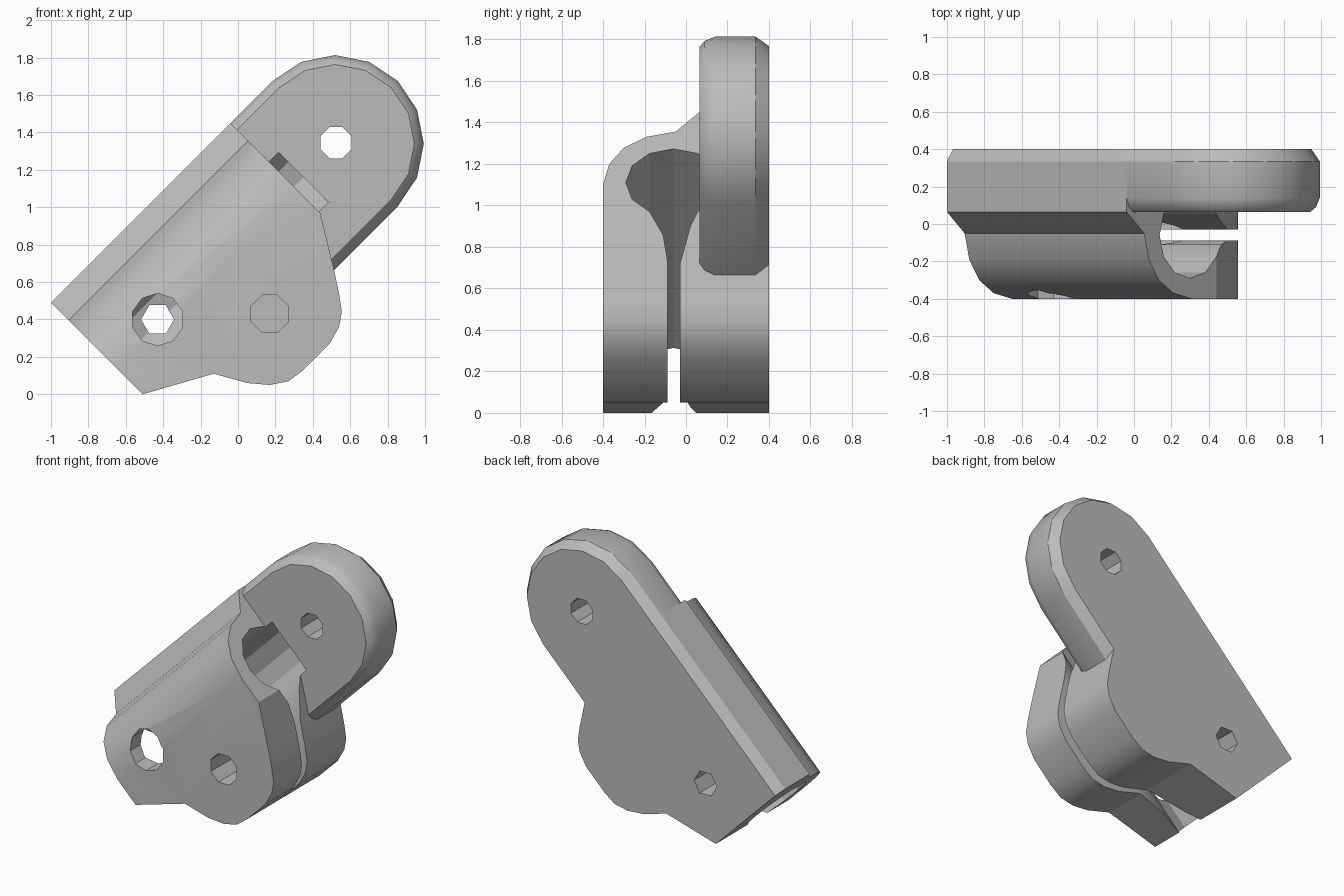
import bpy, bmesh
from math import sqrt, cos, sin, radians

cube = bpy.data.objects.get("Cube")
if cube:
    bpy.data.objects.remove(cube, do_unlink=True)

S = sqrt(2)
EDGE = 1.49 / S          # distance of the long straight edge from the diagonal

grey = bpy.data.materials.new("plain grey")
grey.use_nodes = True
colour = (0.5, 0.5, 0.5, 1)
grey.diffuse_color = colour
grey.node_tree.nodes["Principled BSDF"].inputs["Base Color"].default_value = colour


def tilt(u, v, y):
    """u runs along the bore (45 degrees up), v across it, y is depth."""
    return ((u + v) / S, y, (u - v) / S)


def loft(name, rings):
    """Closed solid through rings of equal point count."""
    bm = bmesh.new()
    loops = [[bm.verts.new(p) for p in ring] for ring in rings]
    n = len(loops[0])
    for a, b in zip(loops, loops[1:]):
        for i in range(n):
            j = (i + 1) % n
            bm.faces.new((a[i], a[j], b[j], b[i]))
    bm.faces.new(loops[0])
    bm.faces.new(loops[-1])
    bmesh.ops.recalc_face_normals(bm, faces=bm.faces)
    mesh = bpy.data.meshes.new(name)
    bm.to_mesh(mesh)
    bm.free()
    mesh.materials.append(grey)
    ob = bpy.data.objects.new(name, mesh)
    bpy.context.collection.objects.link(ob)
    return ob


def plate(name, outline, y0, y1):
    return loft(name, [[(x, y, z) for x, z in outline] for y in (y0, y1)])


def rail(name, section, u0, u1):
    return loft(name, [[tilt(u, v, y) for v, y in section] for u in (u0, u1)])


def drill(x, z, r, sides, y0, y1, turn=0):
    ring = [(x + r * cos(radians(turn + 360 * i / sides)),
             z + r * sin(radians(turn + 360 * i / sides))) for i in range(sides)]
    return plate("hole_cutter", ring, y0, y1)


def combine(target, other, operation):
    other.hide_render = True
    mod = target.modifiers.new("combine", 'BOOLEAN')
    mod.operation = operation
    mod.solver = 'EXACT'
    mod.object = other
    bpy.context.view_layer.objects.active = target
    bpy.ops.object.modifier_apply(modifier=mod.name)
    bpy.data.objects.remove(other, do_unlink=True)


# Clamp body: side outline with the rounded lower lobe
body = plate("clamp_bracket", [
    (-1, 0.49), (-0.51, 0), (-0.13, 0.11), (0.05, 0.06), (0.17, 0.05),
    (0.27, 0.07), (0.35, 0.13), (0.49, 0.27), (0.54, 0.36), (0.555, 0.44),
    (0.54, 0.54), (0.51, 0.68), (0.44, 0.97), (-0.04, 1.45)], -0.4, 0.4)

# Round the front shoulder over the bore, chamfer the back edge
combine(body, rail("shoulder_cutter", [
    (-0.56, -0.4), (-0.70, -0.37), (-0.81, -0.30), (-0.885, -0.19),
    (-0.92, -0.05), (-EDGE, 0.065), (-1.3, 0.065), (-1.3, -0.6),
    (-0.56, -0.6)], -1, 2), 'DIFFERENCE')
combine(body, rail("chamfer_cutter", [
    (-EDGE - 0.045, 0.27), (-EDGE + 0.09, 0.465), (-1.3, 0.465),
    (-1.3, 0.27)], -1, 2), 'DIFFERENCE')

# Arm: rounded end with bevelled rims
mid_v, mid_u = -0.58, 1.315
rings = []
for y, inset in ((0.065, 0.05), (0.09, 0.02), (0.14, 0), (0.335, 0), (0.4, 0.045)):
    r = EDGE + mid_v - inset
    ring = [tilt(mid_u + r * cos(radians(a)), mid_v + r * sin(radians(a)), y)
            for a in [-90 + 22.5 * i for i in range(9)]]
    ring += [tilt(0.7, mid_v + r, y), tilt(0.7, mid_v - r, y)]
    rings.append(ring)
combine(body, loft("arm", rings), 'UNION')

# Bore with flared clamping slot
bore = [(-0.573 + 0.23 * cos(radians(a)), -0.06 - 0.23 * sin(radians(a)))
        for a in range(30, 331, 30)]
section = ([(1, -0.088), (-0.16, -0.088), (-0.276, -0.11)] + bore
           + [(-0.31, 0.02), (-0.15, -0.03), (1, -0.03)])
combine(body, rail("bore_cutter", section, -1, 1.068), 'DIFFERENCE')

# Screw holes
for args in ((0.17, 0.43, 0.108, 8, -0.6, 0.6, 22.5),
             (-0.43, 0.40, 0.14, 10, -0.6, -0.06, 18),
             (-0.43, 0.40, 0.088, 6, -0.06, 0.6, 0),
             (0.525, 1.345, 0.09, 8, -0.6, 0.6, 22.5)):
    combine(body, drill(*args), 'DIFFERENCE')

# Smooth the curved parts, keep the corners crisp
bpy.ops.object.select_all(action='DESELECT')
body.select_set(True)
bpy.context.view_layer.objects.active = body
bpy.ops.object.shade_smooth_by_angle(angle=radians(29))
